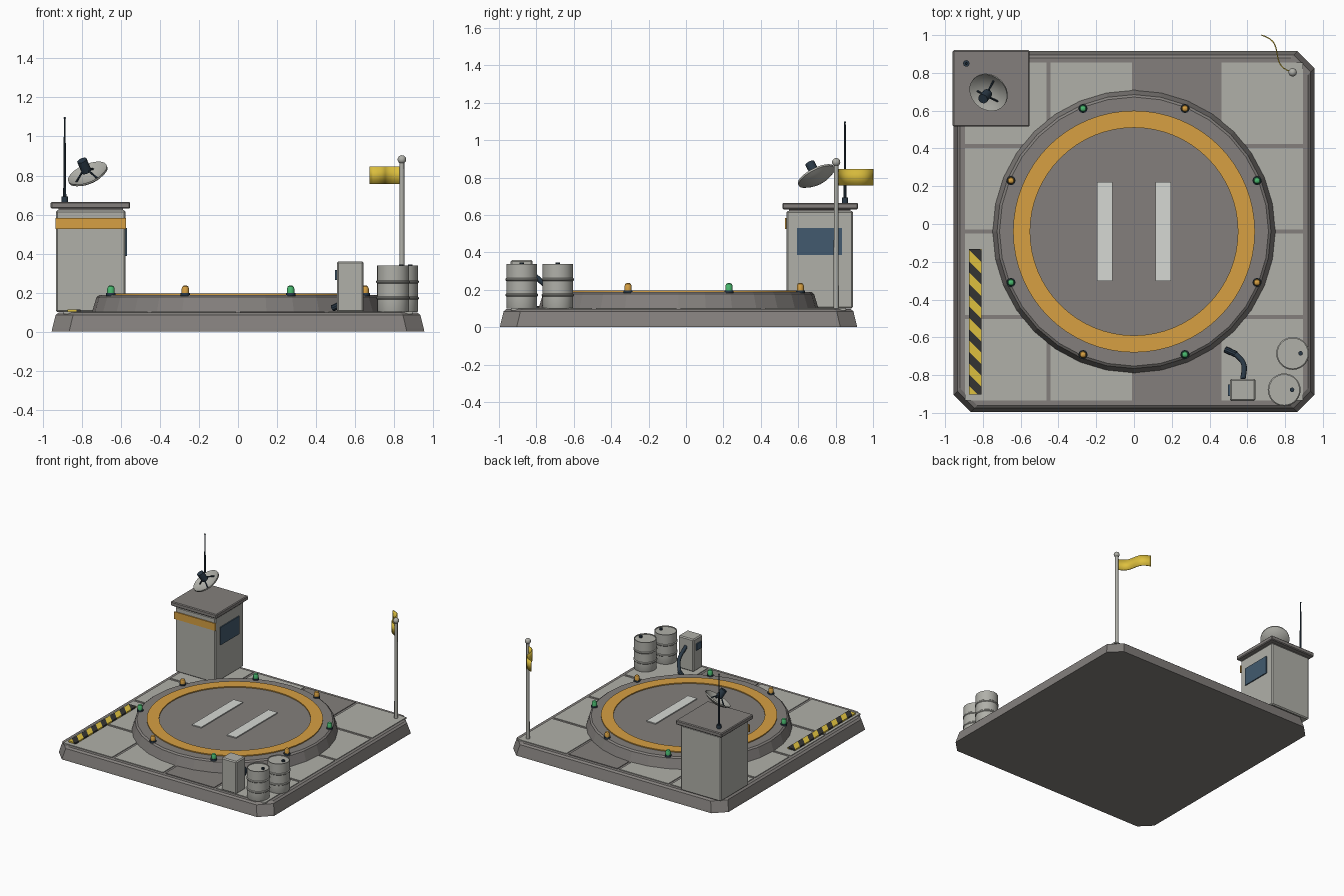
import bpy, bmesh, math
from math import sin, cos, pi, radians
from mathutils import Vector, Matrix

if "Cube" in bpy.data.objects:
    bpy.data.objects.remove(bpy.data.objects["Cube"], do_unlink=True)


def material(name, *rgb):
    lin = [((c / 255 + 0.055) / 1.055) ** 2.4 for c in rgb] + [1]
    m = bpy.data.materials.new(name)
    m.use_nodes = True
    m.diffuse_color = lin
    bsdf = m.node_tree.nodes["Principled BSDF"]
    bsdf.inputs["Base Color"].default_value = lin
    bsdf.inputs["Roughness"].default_value = 0.8
    return m


LIGHT = material("light concrete", 176, 176, 169)
DARK = material("dark concrete", 131, 127, 124)
ORANGE = material("orange paint", 215, 160, 66)
WHITE = material("white paint", 214, 216, 212)
YELLOW = material("yellow paint", 222, 192, 62)
BLACK = material("black paint", 52, 52, 50)
GLASS = material("blue glass", 66, 90, 110)
STEEL = material("dark blue steel", 42, 57, 70)
GREEN = material("green lamp", 74, 186, 112)
CY = -0.04          # centre of the platform in y
DECK = 0.1          # deck height
PAD = 0.187         # landing pad height


def finish(name, bm, *mats, smooth=False):
    bmesh.ops.recalc_face_normals(bm, faces=bm.faces)
    mesh = bpy.data.meshes.new(name)
    bm.to_mesh(mesh)
    bm.free()
    for m in mats:
        mesh.materials.append(m)
    if smooth:
        mesh.polygons.foreach_set("use_smooth", [True] * len(mesh.polygons))
        mesh.set_sharp_from_angle(angle=radians(35))
    ob = bpy.data.objects.new(name, mesh)
    bpy.context.collection.objects.link(ob)
    return ob


def loft(bm, rings, caps=True):
    """Skin a list of closed rings of points."""
    loops = [[bm.verts.new(p) for p in r] for r in rings]
    n = len(loops[0])
    for a, b in zip(loops, loops[1:]):
        for i in range(n):
            j = (i + 1) % n
            bm.faces.new((a[i], a[j], b[j], b[i]))
    if caps:
        bm.faces.new(loops[0])
        bm.faces.new(loops[-1])


def lathe(name, profile, at, mat, sides=24, axis=(0, 0, 1), caps=True, smooth=True):
    bm = bmesh.new()
    loft(bm, [[(r * cos(2 * pi * i / sides), r * sin(2 * pi * i / sides), z)
               for i in range(sides)] for r, z in profile], caps)
    turn = Vector(axis).to_track_quat('Z', 'Y').to_matrix().to_4x4()
    bm.transform(Matrix.Translation(at) @ turn)
    return finish(name, bm, mat, smooth=smooth)


def box(name, x, y, z, mat, bevel=0.0):
    bm = bmesh.new()
    bmesh.ops.create_cube(bm, size=1)
    size = [b - a for a, b in (x, y, z)]
    mid = [(a + b) / 2 for a, b in (x, y, z)]
    bm.transform(Matrix.Translation(mid) @ Matrix.Diagonal(size + [1]))
    if bevel:
        bmesh.ops.bevel(bm, geom=bm.edges[:], offset=bevel, segments=1, affect='EDGES')
    return finish(name, bm, mat)


def ball(name, at, r, mat):
    bm = bmesh.new()
    bmesh.ops.create_uvsphere(bm, u_segments=16, v_segments=10, radius=r,
                              matrix=Matrix.Translation(at))
    return finish(name, bm, mat, smooth=True)


def rod(name, a, b, r, mat):
    d = Vector(b) - Vector(a)
    return lathe(name, [(r, 0), (r, d.length)], a, mat, 10, d)


# Platform slab with cut corners and sloping sides
def octagon(s, z, cut=0.09):
    k = s - cut
    pts = [(s, -k), (s, k), (k, s), (-k, s), (-s, k), (-s, -k), (-k, -s), (k, -s)]
    return [(x, y + CY, z) for x, y in pts]


bm = bmesh.new()
loft(bm, [octagon(s, z) for s, z in
          ((0.955, 0), (0.952, 0.015), (0.935, 0.085), (0.92, 0.097))])
finish("platform_slab", bm, DARK)

# Deck tiles, the third column darker
PITCH, HALF = 0.4525, 0.216
for i in range(4):
    for j in range(4):
        x, y = (i - 1.5) * PITCH, (j - 1.5) * PITCH + CY
        box("deck_tile", (x - HALF, x + HALF), (y - HALF, y + HALF), (0.09, DECK + 0.002),
            DARK if i == 2 else LIGHT)

# Round landing pad with painted ring and bars
lathe("landing_pad", [(0.75, 0.095), (0.725, 0.177), (0.712, PAD)], (0, CY, 0), DARK, 32,
      smooth=False)
lathe("painted_ring", [(0.55, 0), (0.55, 0.008), (0.64, 0.008), (0.64, 0), (0.55, 0)],
      (0, CY, PAD), ORANGE, 64, caps=False)
for s in (-1, 1):
    x = s * 0.154
    box("pad_bar", (x - 0.041, x + 0.041), (CY - 0.263, CY + 0.263),
        (PAD, PAD + 0.008), WHITE)

# Edge lamps in alternating colours
for k in range(8):
    a = radians(22.5 + 45 * k)
    at = (0.705 * cos(a), CY + 0.705 * sin(a), PAD)
    lathe("lamp_collar", [(0.024, -0.005), (0.024, 0.01)], at, STEEL, 12)
    lathe("lamp_bulb", [(0.019, 0.01), (0.019, 0.034), (0.014, 0.045), (0.005, 0.05)],
          at, ORANGE if k % 2 else GREEN, 12)

# Control tower
box("tower_body", (-0.933, -0.577), (0.537, 0.893), (DECK, 0.622), LIGHT, 0.008)
box("tower_neck", (-0.92, -0.59), (0.55, 0.88), (0.61, 0.64), DARK)
box("tower_roof", (-0.96, -0.553), (0.515, 0.92), (0.63, 0.665), DARK, 0.006)
box("tower_band", (-0.936, -0.574), (0.529, 0.538), (0.525, 0.583), ORANGE)
box("tower_window", (-0.578, -0.569), (0.594, 0.834), (0.387, 0.53), GLASS)

# Whip antenna
mast = (-0.888, 0.85, 0)
lathe("antenna_base", [(0.017, 0.66), (0.017, 0.693)], mast, STEEL, 12)
lathe("antenna_mast", [(0.008, 0.69), (0.004, 1.095)], mast, STEEL, 8)
ball("antenna_tip", (mast[0], mast[1], 1.095), 0.006, STEEL)

# Tilted dish with feed horn and struts
aim = Vector((-0.36, -0.42, 0.83)).normalized()
hub = Vector((-0.77, 0.697, 0.808))
R = 0.107
bowl = [(R * t, 0.035 * t * t - 0.03) for t in (0.05, 0.35, 0.6, 0.8, 1)]
back = [(r, z - 0.01) for r, z in reversed(bowl)]
lathe("dish", bowl + back, hub, LIGHT, 28, aim)
lathe("dish_feed", [(0.026, 0.015), (0.026, 0.083)], hub, STEEL, 14, aim)
side = aim.orthogonal().normalized()
for k in range(3):
    out = Matrix.Rotation(radians(120 * k + 20), 3, aim) @ side
    rod("dish_strut", hub + out * 0.07 - aim * 0.016, hub + aim * 0.04, 0.005, STEEL)

# Flag pole and waving flag
px, py = 0.84, 0.803
lathe("flag_pole", [(0.014, DECK), (0.012, 0.87)], (px, py, 0), LIGHT, 12)
ball("pole_finial", (px, py, 0.882), 0.022, LIGHT)
bm = bmesh.new()
along = Vector((-0.165, 0.197, 0))
across = Vector((0.77, 0.64, 0))
columns = []
for i in range(17):
    t = i / 16
    p = Vector((px, py, 0)) + along * t - across * 0.024 * sin(2 * pi * t)
    columns.append([bm.verts.new((p.x, p.y, z)) for z in (0.757, 0.845)])
for a, b in zip(columns, columns[1:]):
    bm.faces.new((a[0], b[0], b[1], a[1]))
flag = finish("flag", bm, YELLOW, smooth=True)
mod = flag.modifiers.new("thickness", 'SOLIDIFY')
mod.thickness, mod.offset = 0.006, 0

# Hazard strip cut into diagonal stripes
strip = box("hazard_strip", (-0.873, -0.807), (-0.903, -0.133), (DECK, 0.113), YELLOW)
strip.data.materials.append(BLACK)
bm = bmesh.new()
bm.from_mesh(strip.data)
START, STEP = -1.73, 0.06
for k in range(14):
    bmesh.ops.bisect_plane(bm, geom=bm.verts[:] + bm.edges[:] + bm.faces[:],
                           plane_co=(0, START + k * STEP, 0), plane_no=(1, 1, 0))
for f in bm.faces:
    c = f.calc_center_median()
    f.material_index = (math.floor((c.x + c.y - START) / STEP) + 1) % 2
bm.to_mesh(strip.data)
bm.free()

# Ribbed fuel drums
drum = [(0.08, DECK), (0.082, 0.105)]
for z in (0.172, 0.255):
    drum += [(0.082, z - 0.008), (0.087, z - 0.003), (0.087, z + 0.003), (0.082, z + 0.008)]
drum += [(0.082, 0.338), (0.076, 0.338), (0.076, 0.332)]
for x, y in ((0.84, -0.685), (0.795, -0.878)):
    lathe("fuel_drum", drum, (x, y, 0), LIGHT, 28)
    lathe("drum_cap", [(0.012, 0.33), (0.012, 0.345)], (x + 0.042, y, 0), STEEL, 10)

# Fuel pump with screen and hose
box("pump_body", (0.507, 0.643), (-0.937, -0.82), (DECK, 0.36), LIGHT, 0.008)
box("pump_screen", (0.498, 0.508), (-0.91, -0.85), (0.265, 0.317), GLASS)
curve = bpy.data.curves.new("pump_hose", 'CURVE')
curve.dimensions = '3D'
curve.bevel_depth, curve.bevel_resolution = 0.014, 2
curve.use_fill_caps = True
path = curve.splines.new('BEZIER')
points = [(0.577, -0.825, 0.29), (0.58, -0.74, 0.21), (0.54, -0.69, 0.145)]
path.bezier_points.add(len(points) - 1)
for b, p in zip(path.bezier_points, points):
    b.co = p
    b.handle_left_type = b.handle_right_type = 'AUTO'
curve.materials.append(STEEL)
bpy.context.collection.objects.link(bpy.data.objects.new("pump_hose", curve))
rod("hose_nozzle", points[-1], (0.485, -0.665, 0.12), 0.017, STEEL)
